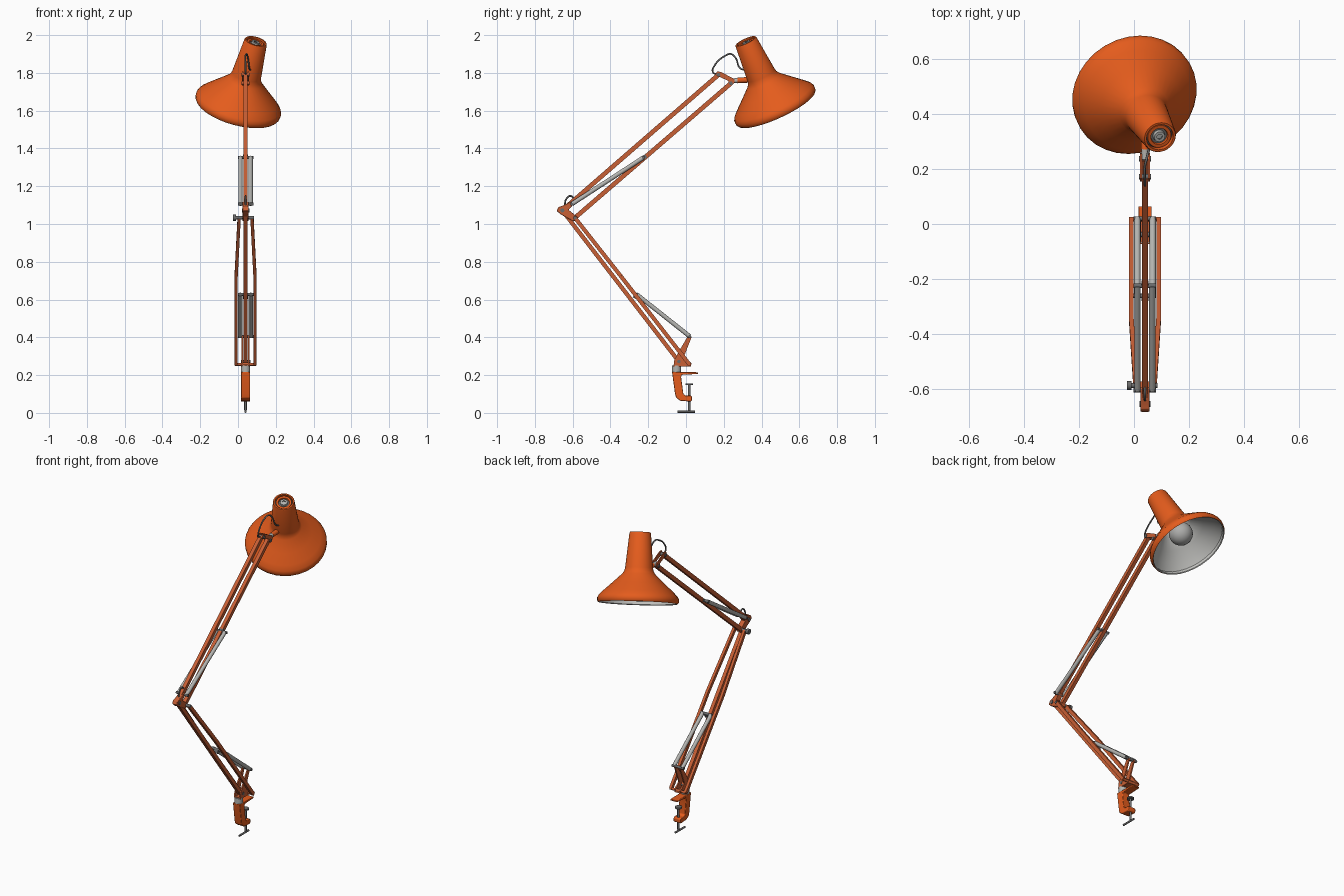
import bpy, bmesh, math
from mathutils import Vector, Matrix

cube = bpy.data.objects.get("Cube")
if cube:
    bpy.data.objects.remove(cube)

CX = 0.04  # plane of the arms


def material(name, rgb):
    m = bpy.data.materials.new(name)
    m.use_nodes = True
    m.diffuse_color = (*rgb, 1)
    m.node_tree.nodes["Principled BSDF"].inputs["Base Color"].default_value = (*rgb, 1)
    return m


ORANGE = material("orange paint", (0.78, 0.107, 0.012))
DULL = material("dull orange", (0.58, 0.115, 0.035))
STEEL = material("spring steel", (0.46, 0.46, 0.44))
DARK = material("dark steel", (0.15, 0.15, 0.15))
LINING = material("pale lining", (0.55, 0.55, 0.53))
BULB = material("bulb glass", (0.42, 0.42, 0.41))


def finish(name, bm, mats, smooth=True, bevel=0):
    bmesh.ops.recalc_face_normals(bm, faces=bm.faces)
    mesh = bpy.data.meshes.new(name)
    bm.to_mesh(mesh)
    bm.free()
    for m in mats:
        mesh.materials.append(m)
    ob = bpy.data.objects.new(name, mesh)
    bpy.context.collection.objects.link(ob)
    if bevel:
        mod = ob.modifiers.new("bevel", "BEVEL")
        mod.width, mod.segments = bevel, 2
    if smooth:
        bpy.ops.object.select_all(action="DESELECT")
        ob.select_set(True)
        bpy.context.view_layer.objects.active = ob
        bpy.ops.object.shade_smooth_by_angle(angle=math.radians(35))
    return ob


def P(y, z, dx=0):
    return Vector((CX + dx, y, z))


def along(a, b):
    return Matrix.Translation((a + b) / 2) @ (b - a).to_track_quat("Z", "X").to_matrix().to_4x4()


def rod(name, a, b, r, mat, sides=12):
    bm = bmesh.new()
    bmesh.ops.create_cone(bm, cap_ends=True, segments=sides, radius1=r, radius2=r,
                          depth=(b - a).length, matrix=along(a, b))
    return finish(name, bm, [mat])


def bar(name, a, b, width, depth, mat=DULL):
    """Rectangular bar; width runs along x."""
    d = (b - a).normalized()
    side = d.cross(Vector((1, 0, 0))).normalized()
    x = side.cross(d)
    rot = Matrix((x, side, d)).transposed().to_4x4()
    bm = bmesh.new()
    bmesh.ops.create_cube(bm, size=1, matrix=Matrix.Translation((a + b) / 2) @ rot
                          @ Matrix.Diagonal((width, depth, (b - a).length, 1)))
    return finish(name, bm, [mat], smooth=False)


def plate(name, outline, width, mat=DULL, dx=0, bevel=0.003):
    """Side outline in (y, z), given thickness along x."""
    bm = bmesh.new()
    face = bm.faces.new([bm.verts.new(P(y, z, dx - width / 2)) for y, z in outline])
    ext = bmesh.ops.extrude_face_region(bm, geom=[face])["geom"]
    bmesh.ops.translate(bm, verts=[v for v in ext if isinstance(v, bmesh.types.BMVert)], vec=(width, 0, 0))
    return finish(name, bm, [mat], bevel=bevel)


def lathe(name, profile, matrix, mats, pick=lambda i: 0, sides=32):
    """Spin (radius, height) points; pick gives the material of each band."""
    bm = bmesh.new()
    rings = []
    for r, h in profile:
        if r == 0:
            rings.append([bm.verts.new(matrix @ Vector((0, 0, h)))] * sides)
        else:
            angles = [2 * math.pi * k / sides for k in range(sides)]
            rings.append([bm.verts.new(matrix @ Vector((r * math.cos(t), r * math.sin(t), h))) for t in angles])
    for i, (lo, hi) in enumerate(zip(rings, rings[1:])):
        for k in range(sides):
            j = (k + 1) % sides
            corners = list(dict.fromkeys((lo[k], lo[j], hi[j], hi[k])))
            bm.faces.new(corners).material_index = pick(i)
    return finish(name, bm, mats)


def cable(name, pts, r=0.0045):
    cu = bpy.data.curves.new(name, "CURVE")
    cu.dimensions, cu.bevel_depth, cu.bevel_resolution = "3D", r, 2
    cu.use_fill_caps = True
    sp = cu.splines.new("BEZIER")
    sp.bezier_points.add(len(pts) - 1)
    for bp, p in zip(sp.bezier_points, pts):
        bp.co = p
        bp.handle_left_type = bp.handle_right_type = "AUTO"
    cu.materials.append(DARK)
    ob = bpy.data.objects.new(name, cu)
    bpy.context.collection.objects.link(ob)


# Shade, spun round its tilted axis
rim = Vector((-0.003, 0.478, 1.613))
axis = Vector((0.098, -0.163, 0.357))
head = Matrix.Translation(rim) @ axis.to_track_quat("Z", "X").to_matrix().to_4x4()
outer = [(0.05, 0.38), (0.05, 0.402), (0.058, 0.402), (0.061, 0.397), (0.079, 0.2), (0.083, 0.182),
         (0.094, 0.165), (0.15, 0.112), (0.2, 0.066), (0.224, 0.042), (0.232, 0.026), (0.231, 0.008), (0.225, 0)]
inner = [(0.22, 0.004), (0.223, 0.022), (0.194, 0.062), (0.145, 0.108), (0.09, 0.16), (0.072, 0.2), (0.06, 0.34), (0, 0.34)]
lathe("shade", outer + inner, head, [ORANGE, LINING], lambda i: int(i >= len(outer) - 1))
lathe("shade_cap", [(0.05, 0.382), (0.044, 0.388), (0.044, 0.395), (0.032, 0.395), (0.03, 0.386),
                    (0.022, 0.386), (0.02, 0.398), (0.01, 0.398), (0.01, 0.392), (0, 0.392)],
      head, [DARK, ORANGE, STEEL], lambda i: (0, 1, 1, 1, 0, 2, 2, 0, 2)[i])

# Bulb and its socket
ball = [(0.068 * math.sin(math.pi * k / 14), 0.1 - 0.068 * math.cos(math.pi * k / 14)) for k in range(13)]
lathe("bulb", [(0, ball[0][1])] + ball[1:] + [(0.028, 0.2)], head, [BULB], sides=24)
lathe("bulb_socket", [(0.03, 0.19), (0.03, 0.338)], head, [STEEL], sides=20)

# Pivot points (y, z): back and front bars of each arm
elbow_a, elbow_b = (-0.655, 1.072), (-0.588, 1.033)
top_a, top_b = (0.172, 1.79), (0.238, 1.745)
base_a, base_b = (-0.038, 0.272), (0.018, 0.257)

# Upper arm
bar("upper_arm_top_bar", P(*elbow_a), P(*top_a), 0.022, 0.024)
bar("upper_arm_lower_bar", P(*elbow_b), P(*top_b), 0.022, 0.024)

# Lower arm: single rear bar, pair of bent front strips
bar("lower_arm_rear_bar", P(*elbow_a), P(*base_a), 0.022, 0.022)
bend = (-0.345, 0.724)
for s, side in ((1, "left"), (-1, "right")):
    bar(f"lower_arm_{side}_strip", P(*base_b, s * 0.05), P(*bend, s * 0.05), 0.017, 0.021)
    bar(f"lower_arm_{side}_taper", P(*bend, s * 0.05), P(*elbow_b, s * 0.034), 0.017, 0.021)

# Springs and the pins that hold them
springs = {"upper": ((-0.605, 1.105), (-0.225, 1.352), 0.027), "lower": ((0.02, 0.405), (-0.262, 0.628), 0.028)}
for part, (a, b, dx) in springs.items():
    for s, side in ((1, "left"), (-1, "right")):
        rod(f"{part}_{side}_spring", P(*a, s * dx), P(*b, s * dx), 0.0115, STEEL)
    for end, p in (("near", a), ("far", b)):
        rod(f"{part}_spring_{end}_pin", P(*p, -0.041), P(*p, 0.041), 0.008, DARK)
bar("upper_spring_lug", P(-0.225, 1.352), P(-0.21, 1.36), 0.026, 0.02, DARK)
bar("lower_spring_lug", P(-0.262, 0.628), P(-0.272, 0.607), 0.026, 0.02, DARK)

# Elbow bracket, bolts and knob
plate("elbow_bracket", [(-0.685, 1.07), (-0.675, 1.09), (-0.655, 1.096), (-0.61, 1.118), (-0.592, 1.108),
                        (-0.622, 1.075), (-0.572, 1.035), (-0.578, 1.018), (-0.6, 1.016), (-0.665, 1.052)], 0.032)
rod("elbow_rear_bolt", P(*elbow_a, -0.02), P(*elbow_a, 0.02), 0.011, DARK)
rod("elbow_front_bolt", P(*elbow_b, -0.05), P(*elbow_b, 0.045), 0.009, DARK)
rod("elbow_knob", P(*elbow_b, -0.066), P(*elbow_b, -0.05), 0.016, DARK, 16)
cable("elbow_cable", [P(-0.643, 1.09), P(-0.632, 1.135), P(-0.608, 1.148), P(-0.59, 1.115)])

# Head bracket, swivel and cable
for s, side in ((1, "left"), (-1, "right")):
    plate(f"head_bracket_{side}", [(0.155, 1.79), (0.165, 1.808), (0.185, 1.805), (0.255, 1.768), (0.258, 1.748),
                                   (0.24, 1.732), (0.222, 1.742), (0.225, 1.757)], 0.006, dx=s * 0.0145, bevel=0)
for name, p in (("top", top_a), ("lower", top_b)):
    rod(f"head_{name}_bolt", P(*p, -0.022), P(*p, 0.022), 0.01, DARK)
rod("head_swivel", P(0.235, 1.757), P(0.275, 1.76), 0.013, STEEL)
rod("head_mount", P(0.273, 1.76), P(0.36, 1.765), 0.015, ORANGE)
cable("head_cable", [P(0.165, 1.79), P(0.142, 1.805), P(0.152, 1.84), P(0.212, 1.893), P(0.238, 1.9, 0.006),
                     P(0.262, 1.88, 0.012), P(0.286, 1.825, 0.02), P(0.31, 1.815, 0.025)])

# Base bracket
for s, side in ((1, "left"), (-1, "right")):
    plate(f"base_bracket_{side}", [(0.012, 0.41), (0.03, 0.402), (-0.012, 0.295), (0.03, 0.262), (0.025, 0.246),
                                   (-0.065, 0.246), (-0.062, 0.28), (-0.035, 0.33)], 0.008, dx=s * 0.018, bevel=0)
bar("base_bracket_floor", P(-0.065, 0.25), P(0.025, 0.25), 0.036, 0.01)
rod("base_rear_bolt", P(*base_a, -0.025), P(*base_a, 0.025), 0.009, DARK)
rod("base_front_bolt", P(*base_b, -0.056), P(*base_b, 0.056), 0.008, DULL)
rod("base_collar", P(-0.05, 0.216), P(-0.05, 0.25), 0.024, STEEL, 20)

# Table clamp
plate("clamp_body", [(-0.074, 0.217), (0.064, 0.215), (0.064, 0.206), (-0.022, 0.202), (-0.026, 0.19), (-0.014, 0.1),
                     (-0.004, 0.092), (0.026, 0.092), (0.032, 0.084), (0.032, 0.066), (0.026, 0.06), (-0.03, 0.064),
                     (-0.052, 0.08), (-0.058, 0.1)], 0.048, ORANGE)
rod("clamp_screw", P(0.017, 0.012), P(0.017, 0.15), 0.007, DARK)
rod("clamp_pad", P(0.017, 0.147), P(0.017, 0.156), 0.02, DARK, 20)
rod("clamp_handle", P(-0.045, 0.006), P(0.047, 0.006), 0.006, DARK)
